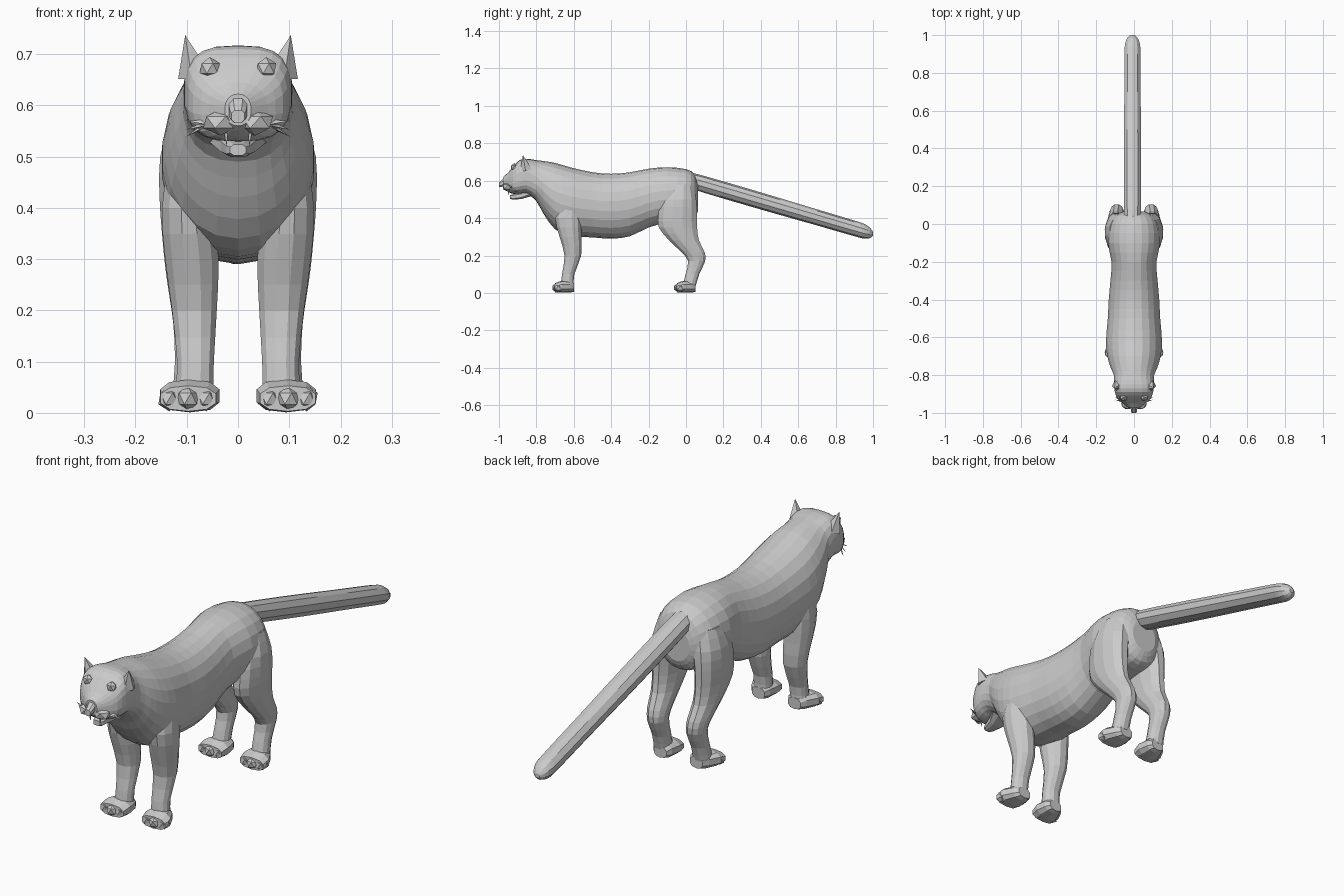
import bpy, bmesh, math
from mathutils import Vector, Matrix

if "Cube" in bpy.data.objects:
    bpy.data.objects.remove(bpy.data.objects["Cube"])


def to_object(name, bm):
    bmesh.ops.recalc_face_normals(bm, faces=bm.faces)
    mesh = bpy.data.meshes.new(name)
    bm.to_mesh(mesh)
    bm.free()
    ob = bpy.data.objects.new(name, mesh)
    bpy.context.collection.objects.link(ob)
    return ob


def smooth_rows(rows, steps):
    # Catmull-Rom interpolation between the given sections
    out = []
    for i in range(len(rows) - 1):
        p = [rows[max(i - 1, 0)], rows[i], rows[i + 1], rows[min(i + 2, len(rows) - 1)]]
        for k in range(steps):
            t = k / steps
            out.append([0.5 * (2 * b + (c - a) * t + (2 * a - 5 * b + 4 * c - d) * t * t
                               + (3 * b - a - 3 * c + d) * t ** 3) for a, b, c, d in zip(*p)])
    return out + [list(rows[-1])]


def loft(name, axis, rows, sides, steps=2, side=1):
    # row: position along axis, centre x, other centre, radius x, other radius, squareness
    bm = bmesh.new()
    rings = []
    for a, cx, co, rx, ro, n in smooth_rows(rows, steps):
        ring = []
        for i in range(sides):
            t = 2 * math.pi * (i + 0.5) / sides
            c, s = math.cos(t), math.sin(t)
            u = side * (cx + rx * math.copysign(abs(c) ** (2 / n), c))
            v = co + ro * math.copysign(abs(s) ** (2 / n), s)
            ring.append(bm.verts.new((u, a, v) if axis == 'y' else (u, v, a)))
        rings.append(ring)
    for r, q in zip(rings, rings[1:]):
        for i in range(sides):
            j = (i + 1) % sides
            bm.faces.new((r[i], r[j], q[j], q[i]))
    bm.faces.new(rings[0])
    bm.faces.new(rings[-1])
    return to_object(name, bm)


def blob(name, loc, size):
    bm = bmesh.new()
    bmesh.ops.create_icosphere(bm, subdivisions=1, radius=1,
                               matrix=Matrix.Translation(loc) @ Matrix.Diagonal((*size, 1)))
    return to_object(name, bm)


def spike(name, base, tip, radius, sides=4):
    base, tip = Vector(base), Vector(tip)
    d = tip - base
    m = Matrix.Translation((base + tip) / 2) @ d.to_track_quat('Z', 'Y').to_matrix().to_4x4()
    bm = bmesh.new()
    bmesh.ops.create_cone(bm, cap_ends=True, segments=sides, radius1=radius, radius2=0,
                          depth=d.length, matrix=m)
    return to_object(name, bm)


# Head, neck and trunk: y, top, bottom, half width, squareness
profile = [(-.975, .622, .56, .026, 2.2), (-.95, .645, .54, .058, 2.4), (-.925, .675, .53, .088, 2.8),
           (-.89, .71, .53, .102, 3), (-.85, .717, .53, .106, 2.8), (-.80, .71, .49, .108, 2.3),
           (-.76, .705, .42, .125, 2.1), (-.70, .695, .34, .143, 2.1), (-.62, .672, .305, .15, 2.1),
           (-.50, .645, .297, .14, 2.1), (-.40, .637, .29, .135, 2.1), (-.30, .645, .303, .126, 2.1),
           (-.20, .664, .35, .12, 2.1), (-.10, .672, .375, .14, 2.1), (0, .662, .385, .13, 2.1),
           (.045, .635, .40, .10, 2.1), (.065, .58, .44, .06, 2)]
body = loft("body", 'y', [(y, 0, (t + b) / 2, w, (t - b) / 2, n) for y, t, b, w, n in profile], 22)

# Leg sections: z, x, y, half width, half depth, squareness
front_leg = [(.52, .085, -.62, .05, .06, 2), (.40, .097, -.63, .053, .072, 2),
             (.30, .09, -.618, .054, .06, 2.1), (.20, .085, -.605, .045, .046, 2.2),
             (.10, .083, -.63, .037, .034, 2.2), (.04, .085, -.635, .038, .036, 2.2)]
rear_leg = [(.58, .07, -.03, .06, .07, 2), (.50, .09, -.04, .064, .098, 2),
            (.42, .098, -.045, .057, .107, 2), (.35, .099, -.043, .051, .106, 2),
            (.28, .097, -.010, .046, .082, 2), (.22, .093, .036, .041, .065, 2.1),
            (.17, .09, .057, .037, .047, 2.2), (.10, .09, .034, .034, .038, 2.2),
            (.04, .092, .018, .037, .036, 2.2)]

parts = []
for s, tag in ((1, "left"), (-1, "right")):
    parts.append(loft(f"front_leg_{tag}", 'z', front_leg, 12, 2, s))
    parts.append(loft(f"rear_leg_{tag}", 'z', rear_leg, 12, 2, s))
    for where, y0 in (("front", -.60), ("rear", .052)):
        # Paw with three toes
        paw = [(y0, .084, .03, .03, .024, 2.4), (y0 - .02, .086, .033, .044, .031, 2.6),
               (y0 - .065, .094, .033, .06, .032, 2.6), (y0 - .10, .097, .028, .056, .025, 2.4)]
        parts.append(loft(f"{where}_paw_{tag}", 'y', paw, 10, 1, s))
        for k, x in enumerate((.062, .098, .134)):
            dy = .092 if k == 1 else .082
            parts.append(blob(f"{where}_toe_{tag}_{k}", (s * x, y0 - dy, .028), (.024, .027, .025)))
    # Muzzle pad and brow
    parts.append(blob(f"muzzle_pad_{tag}", (s * .034, -.952, .567), (.038, .032, .026)))
    parts.append(blob(f"brow_{tag}", (s * .055, -.918, .672), (.022, .02, .022)))

# Nose bridge and lower jaw
parts.append(loft("nose", 'y', [(-1.0, 0, .578, .014, .013, 2.5), (-.985, 0, .585, .018, .02, 2.5),
                                (-.92, 0, .635, .022, .03, 2.5)], 8, 1))
parts.append(loft("lower_jaw", 'y', [(-.94, 0, .513, .016, .011, 3), (-.925, 0, .513, .024, .015, 3),
                                     (-.88, 0, .52, .036, .019, 3), (-.83, 0, .545, .06, .03, 3)], 8, 1))

# Merge the solid parts into one skin
bpy.context.view_layer.objects.active = body
for p in parts:
    mod = body.modifiers.new("merge", 'BOOLEAN')
    mod.operation = 'UNION'
    mod.solver = 'EXACT'
    mod.object = p
    bpy.ops.object.modifier_apply(modifier=mod.name)
    bpy.data.objects.remove(p)

# Ears, fangs and whiskers
for s, tag in ((1, "left"), (-1, "right")):
    ear = spike(f"ear_{tag}", (s * .084, -.855, .66), (s * .103, -.872, .737), .034, 5)
    spike(f"upper_fang_{tag}", (s * .024, -.95, .555), (s * .022, -.948, .52), .007)
    for k, (dy, dz) in enumerate(((-.005, .012), (.01, -.006), (.025, -.02))):
        spike(f"whisker_{tag}_{k}", (s * .055, -.94, .565), (s * .103, -.925 + dy, .558 + dz), .007, 3)

# Tail, straight and sloping down to a blunt tip
tail_r = [(.0, .04), (.08, .045), (.3, .046), (.5, .045), (.7, .043), (.9, .042),
          (.955, .039), (.985, .027), (1.0, .01)]
loft("tail", 'y', [(y, -.008, .609 - .293 * y, r * 1.05, r, 2) for y, r in tail_r], 10, 2)
